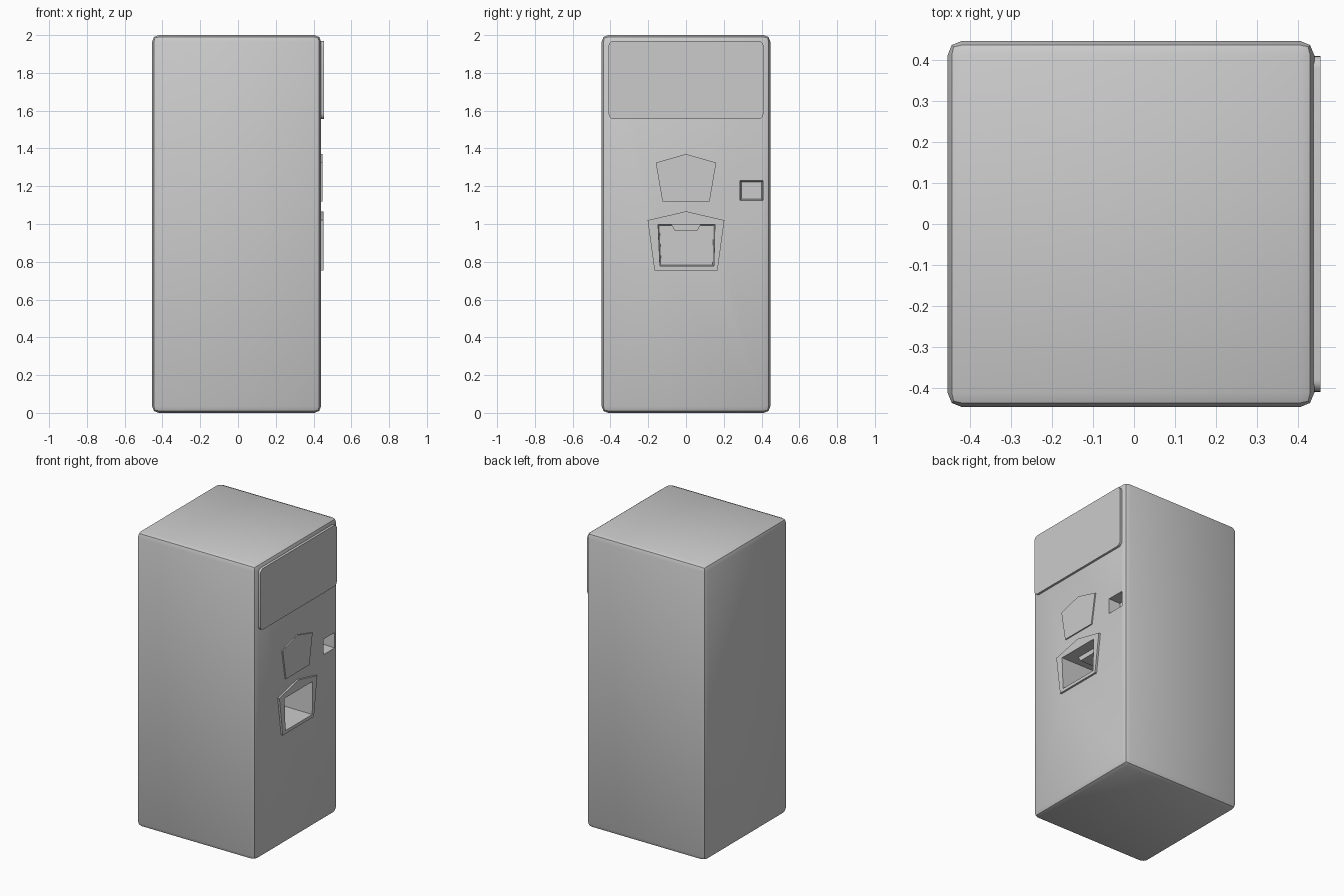
import bpy, bmesh, math
from mathutils import Vector

if "Cube" in bpy.data.objects:
    bpy.data.objects.remove(bpy.data.objects["Cube"])

FACE = 0.44  # x of the machine's working side


def finish(bm, name):
    bmesh.ops.recalc_face_normals(bm, faces=bm.faces)
    me = bpy.data.meshes.new(name)
    bm.to_mesh(me)
    bm.free()
    ob = bpy.data.objects.new(name, me)
    bpy.context.collection.objects.link(ob)
    return ob


def prism(name, outline, x0, x1, taper=1.0):
    """Extrude a (y, z) outline along x; taper scales the x0 end."""
    bm = bmesh.new()
    n = len(outline)
    cy = sum(p[0] for p in outline) / n
    cz = sum(p[1] for p in outline) / n
    a = [bm.verts.new((x0, cy + (y - cy) * taper, cz + (z - cz) * taper)) for y, z in outline]
    b = [bm.verts.new((x1, y, z)) for y, z in outline]
    bm.faces.new(a)
    bm.faces.new(b)
    for i in range(n):
        j = (i + 1) % n
        bm.faces.new((a[i], a[j], b[j], b[i]))
    return finish(bm, name)


def rounded_rect(y0, y1, z0, z1, r, seg=5):
    pts = []
    corners = [(y1 - r, z1 - r), (y0 + r, z1 - r), (y0 + r, z0 + r), (y1 - r, z0 + r)]
    for k, (cy, cz) in enumerate(corners):
        for i in range(seg + 1):
            t = math.pi / 2 * (k + i / seg)
            pts.append((cy + r * math.cos(t), cz + r * math.sin(t)))
    return pts


def house(top, bottom, z0, z1, apex):
    return [(-bottom, z0), (bottom, z0), (top, z1), (0, apex), (-top, z1)]


def apply_mods(ob):
    dg = bpy.context.evaluated_depsgraph_get()
    me = bpy.data.meshes.new_from_object(ob.evaluated_get(dg))
    ob.modifiers.clear()
    ob.data = me


def cut(ob, cutter):
    m = ob.modifiers.new("cut", 'BOOLEAN')
    m.operation = 'DIFFERENCE'
    m.solver = 'EXACT'
    m.object = cutter
    apply_mods(ob)


def smooth(ob):
    bpy.ops.object.select_all(action='DESELECT')
    ob.select_set(True)
    bpy.context.view_layer.objects.active = ob
    bpy.ops.object.shade_smooth_by_angle(angle=math.radians(30))


# cabinet with softened edges
body = prism("cabinet", [(-0.447, 0), (0.447, 0), (0.447, 2), (-0.447, 2)], -0.455, FACE)
bev = body.modifiers.new("bevel", 'BEVEL')
bev.width = 0.035
bev.segments = 2
apply_mods(body)

# header sign panel
sign = prism("header_panel", rounded_rect(-0.41, 0.41, 1.555, 1.97, 0.03), FACE - 0.01, 0.455)

# control screen
screen = prism("control_screen", house(0.16, 0.125, 1.12, 1.325, 1.37), FACE - 0.01, 0.448)

# dispenser surround
frame = prism("dispenser_frame", house(0.203, 0.167, 0.755, 1.02, 1.067), FACE - 0.01, 0.453)

# recesses for the dispenser and the payment slot
bay = prism("bay_cutter", [(-0.14, 0.775), (0.15, 0.775), (0.155, 1.0), (-0.15, 1.0)],
            FACE - 0.3, FACE + 0.1, 0.94)
slot = prism("slot_cutter", [(0.285, 1.125), (0.408, 1.125), (0.408, 1.23), (0.285, 1.23)],
             FACE - 0.08, FACE + 0.005, 0.86)
cut(body, bay)
cut(body, slot)
cut(frame, bay)
for c in (bay, slot):
    bpy.data.objects.remove(c)

# nozzle under the bay ceiling
nozzle = prism("nozzle", [(-0.06, 0.965), (0.06, 0.965), (0.085, 1.01), (-0.085, 1.01)],
               FACE - 0.18, FACE - 0.06)

for ob in (body, sign, screen, frame, nozzle):
    smooth(ob)
